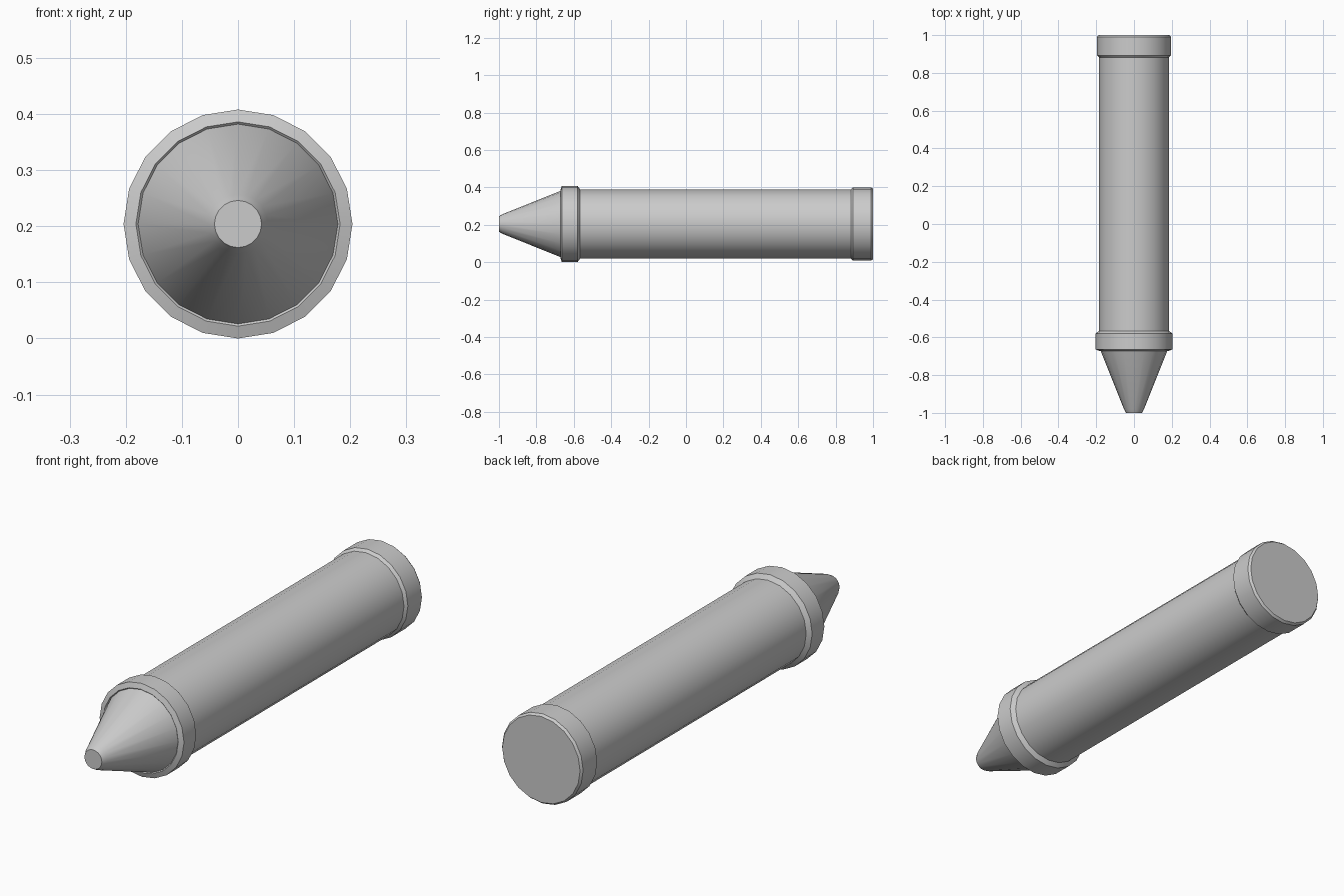
import bpy, bmesh, math

if "Cube" in bpy.data.objects:
    bpy.data.objects.remove(bpy.data.objects["Cube"])

SIDES = 20
CENTRE_Z = 0.204


def lathe(name, profile):
    """Revolve (y, radius) points around the y axis and cap both ends."""
    bm = bmesh.new()
    rings = []
    for y, r in profile:
        ring = []
        for i in range(SIDES):
            a = 2 * math.pi * i / SIDES
            ring.append(bm.verts.new((r * math.sin(a), y, CENTRE_Z + r * math.cos(a))))
        rings.append(ring)
    for a, b in zip(rings, rings[1:]):
        for i in range(SIDES):
            j = (i + 1) % SIDES
            bm.faces.new((a[i], a[j], b[j], b[i]))
    bm.faces.new(rings[0])
    bm.faces.new(rings[-1])
    bmesh.ops.recalc_face_normals(bm, faces=bm.faces)
    mesh = bpy.data.meshes.new(name)
    bm.to_mesh(mesh)
    bm.free()
    obj = bpy.data.objects.new(name, mesh)
    bpy.context.collection.objects.link(obj)
    bpy.ops.object.select_all(action='DESELECT')
    obj.select_set(True)
    bpy.context.view_layer.objects.active = obj
    bpy.ops.object.shade_smooth_by_angle(angle=math.radians(30))
    return obj


# One continuous stick: blunt tip, cone, front collar, barrel, end cap
lathe("crayon_body", [
    (-1.0, 0.042), (-0.992, 0.046), (-0.98, 0.053),   # rounded tip
    (-0.668, 0.178),                                  # cone base
    (-0.672, 0.182), (-0.664, 0.204),                 # front collar
    (-0.580, 0.204), (-0.566, 0.185),
    (0.882, 0.185), (0.893, 0.196),                   # end cap
    (0.990, 0.196), (1.0, 0.188),
])
